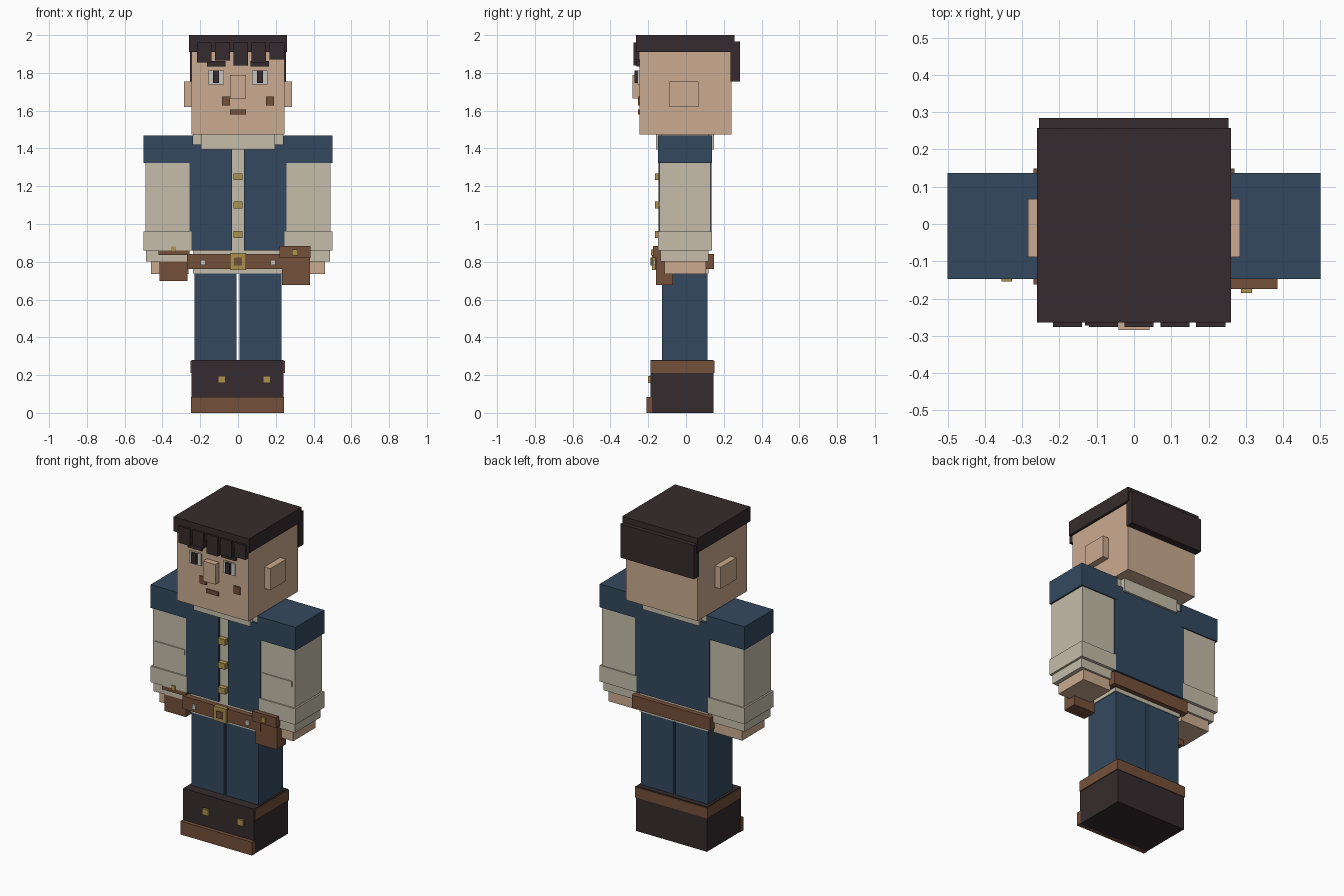
import bpy
import bmesh


def material(name, hex_code):
    def lin(c):
        c /= 255
        return c / 12.92 if c <= 0.04045 else ((c + 0.055) / 1.055) ** 2.4
    m = bpy.data.materials.new(name)
    m.diffuse_color = (*[lin(int(hex_code[i:i + 2], 16)) for i in (0, 2, 4)], 1)
    return m


DARK = material("dark_brown_black", "352B2D")
SKIN = material("skin", "CBAB90")
BLUE = material("denim_blue", "34495F")
CREAM = material("cream_cloth", "C6BEAB")
LEATHER = material("leather_brown", "75503A")
GOLD = material("brass", "AE924F")
SILVER = material("silver", "C9C6C0")


def box(name, mat, x, y, z):
    """Box from (min, max) ranges on each axis."""
    bm = bmesh.new()
    bmesh.ops.create_cube(bm, size=1)
    for v in bm.verts:
        v.co = [r[0] if c < 0 else r[1] for c, r in zip(v.co, (x, y, z))]
    me = bpy.data.meshes.new(name)
    bm.to_mesh(me)
    bm.free()
    me.materials.append(mat)
    ob = bpy.data.objects.new(name, me)
    bpy.context.collection.objects.link(ob)
    return ob


def pair(name, mat, x, y, z):
    """Box and its mirror image across x = 0."""
    box(name + "_right", mat, x, y, z)
    box(name + "_left", mat, (-x[1], -x[0]), y, z)


# Head, ears and hair
box("head", SKIN, (-0.247, 0.245), (-0.247, 0.24), (1.475, 1.93))
pair("ear", SKIN, (0.24, 0.285), (-0.089, 0.067), (1.62, 1.755))
box("hair_cap", DARK, (-0.26, 0.26), (-0.264, 0.257), (1.91, 2.0))
box("hair_back", DARK, (-0.255, 0.253), (0.235, 0.285), (1.755, 1.965))
for i, bottom in enumerate((1.855, 1.865, 1.84, 1.855, 1.87)):
    cx = -0.178 + i * 0.096
    box(f"fringe_{i}", DARK, (cx - 0.039, cx + 0.039), (-0.277, -0.245), (bottom, 1.96))

# Face
box("nose", SKIN, (-0.042, 0.042), (-0.284, -0.24), (1.665, 1.79))
for side, cx in (("left", -0.116), ("right", 0.116)):
    box("eye_white_" + side, SILVER, (cx - 0.041, cx + 0.041), (-0.256, -0.24), (1.738, 1.813))
    box("pupil_" + side, DARK, (cx - 0.016, cx + 0.016), (-0.273, -0.25), (1.747, 1.813))
    box("eyebrow_" + side, DARK, (cx - 0.049, cx + 0.049), (-0.262, -0.24), (1.835, 1.862))
for i, cx in enumerate((-0.064, 0.169)):
    box(f"cheek_mark_{i}", LEATHER, (cx - 0.022, cx + 0.022), (-0.255, -0.24), (1.627, 1.675))
box("mouth", LEATHER, (-0.042, 0.042), (-0.255, -0.24), (1.58, 1.605))

# Shirt, collar and jacket
box("shirt", CREAM, (-0.237, 0.237), (-0.132, 0.12), (0.737, 1.475))
box("collar_front", CREAM, (-0.195, 0.195), (-0.158, -0.12), (1.395, 1.475))
box("collar_back", CREAM, (-0.195, 0.195), (0.11, 0.148), (1.395, 1.475))
pair("jacket_front", BLUE, (0.033, 0.257), (-0.145, 0.1), (0.86, 1.42))
box("jacket_back", BLUE, (-0.257, 0.257), (0.1, 0.135), (0.86, 1.42))
pair("jacket_shoulder", BLUE, (0.237, 0.5), (-0.147, 0.137), (1.323, 1.468))
for i, cz in enumerate((0.945, 1.1, 1.25)):
    box(f"button_{i}", GOLD, (-0.025, 0.023), (-0.163, -0.12), (cz - 0.018, cz + 0.018))

# Arms
pair("sleeve", CREAM, (0.25, 0.49), (-0.14, 0.13), (0.86, 1.33))
pair("sleeve_fold", CREAM, (0.268, 0.473), (-0.146, -0.13), (1.09, 1.122))
pair("cuff", CREAM, (0.247, 0.5), (-0.148, 0.137), (0.86, 0.96))
pair("cuff_inner", CREAM, (0.26, 0.487), (-0.135, 0.118), (0.802, 0.87))
pair("hand", SKIN, (0.262, 0.461), (-0.115, 0.105), (0.735, 0.81))

# Belt with buckle and studs
box("belt", LEATHER, (-0.27, 0.27), (-0.163, 0.149), (0.762, 0.842))
box("buckle", GOLD, (-0.043, 0.043), (-0.18, -0.155), (0.757, 0.847))
box("buckle_center", LEATHER, (-0.02, 0.02), (-0.187, -0.17), (0.78, 0.823))
pair("belt_stud", SILVER, (0.171, 0.198), (-0.173, -0.155), (0.782, 0.81))

# Belt pouches
box("pouch_right", LEATHER, (0.232, 0.38), (-0.16, -0.07), (0.678, 0.83))
box("pouch_flap_right", LEATHER, (0.22, 0.385), (-0.175, -0.065), (0.82, 0.883))
box("pouch_clasp_right", GOLD, (0.287, 0.317), (-0.185, -0.17), (0.834, 0.866))
box("pouch_left", LEATHER, (-0.415, -0.267), (-0.133, -0.06), (0.698, 0.84))
box("pouch_flap_left", LEATHER, (-0.422, -0.257), (-0.146, -0.06), (0.835, 0.859))
box("pouch_clasp_left", GOLD, (-0.355, -0.327), (-0.154, -0.13), (0.852, 0.882))

# Legs and boots
pair("leg", BLUE, (0.007, 0.231), (-0.127, 0.115), (0.27, 0.745))
box("boots", DARK, (-0.247, 0.242), (-0.187, 0.146), (0.0, 0.28))
box("boot_trim", LEATHER, (-0.252, 0.248), (-0.184, 0.15), (0.21, 0.275))
box("boot_toe", LEATHER, (-0.25, 0.244), (-0.21, -0.18), (0.0, 0.083))
for i, cx in enumerate((-0.087, 0.153)):
    box(f"boot_buckle_{i}", GOLD, (cx - 0.02, cx + 0.02), (-0.2, -0.18), (0.158, 0.196))
